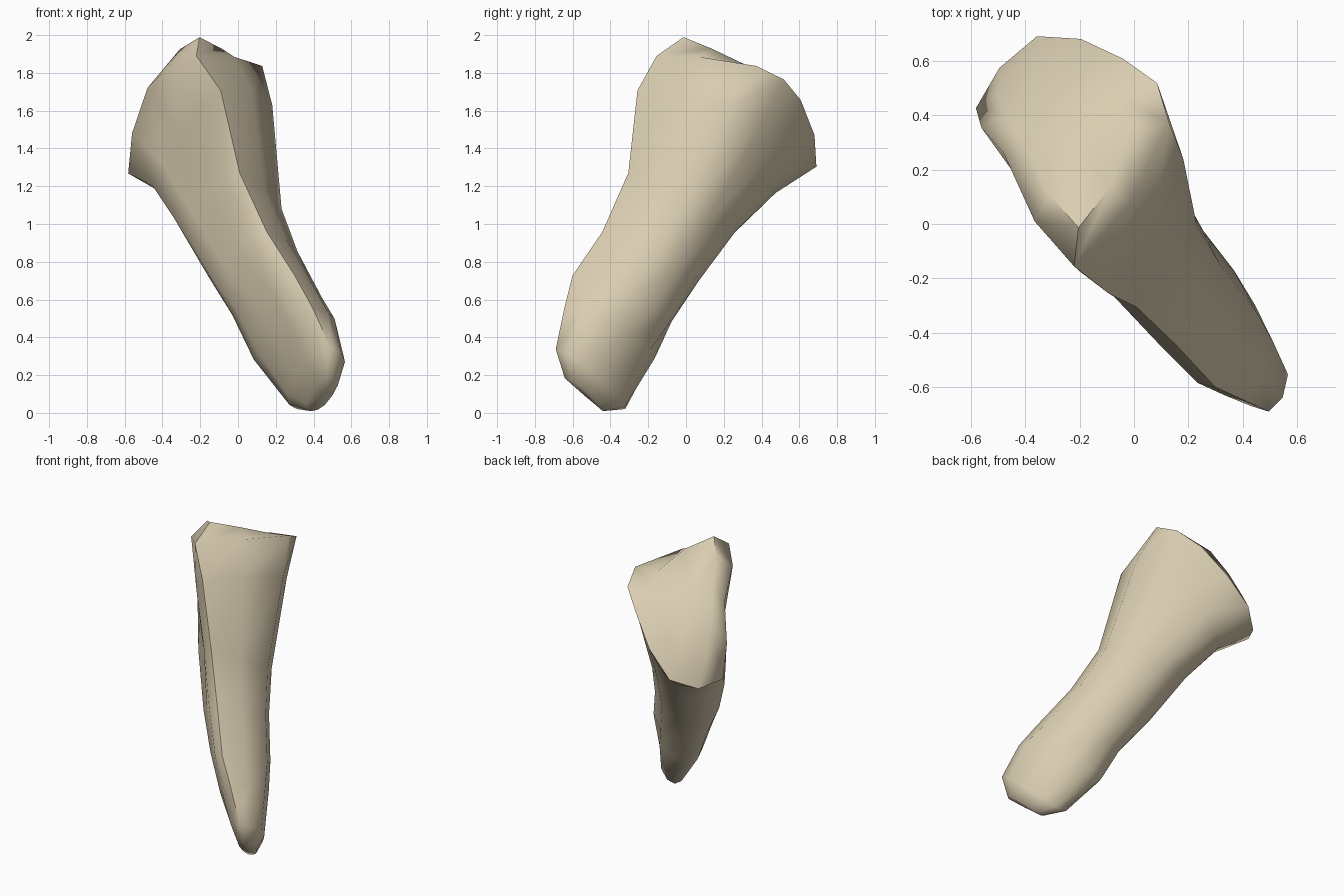
import bpy
import bmesh
import math
from mathutils import Vector

default_cube = bpy.data.objects.get("Cube")
if default_cube:
    bpy.data.objects.remove(default_cube, do_unlink=True)

# Bone material
ivory = bpy.data.materials.new("ivory_bone")
ivory.use_nodes = True
ivory_colour = (0.70, 0.61, 0.44, 1)
ivory.diffuse_color = ivory_colour
ivory.node_tree.nodes["Principled BSDF"].inputs["Base Color"].default_value = ivory_colour

# Local frame of the leaning shaft: along it, out of its front, across it
along = Vector((-0.34, 0.44, 0.83))
front = Vector((0.51, -0.66, 0.556))
across = Vector((0.79, 0.61, 0))

# Sections from the foot to the joint face, in hundredths of (along, front, across):
# front ridge, front right, back right, back ridge, back left, front left
sections = [
    ((-19, 89, -3), (-21, 80, 11), (-24, 50, 13), (-23, 38, 5), (-18, 44, -3), (-16, 74, -8)),
    ((4, 93, -8), (5, 82, 14), (8, 48, 15), (11, 33, -3), (8, 45, -12), (4, 76, -13)),
    ((24, 95, -13), (22, 77, 16), (30, 45, 15), (35, 36, -7), (35, 48, -18), (28, 78, -18)),
    ((55, 90, -15), (54, 73, 16), (58, 44, 15), (62, 32, -5), (62, 42, -21), (57, 72, -21)),
    ((92, 91, -18), (82, 72, 18), (90, 44, 18), (96, 28, 3), (100, 36, -23), (96, 68, -22)),
    ((134, 107, -23), (140, 84, 29), (140, 42, 26), (127, 20, 8), (126, 28, -21), (130, 66, -23)),
    ((158, 104, -27), (165, 84, 33), (166, 50, 34), (151, 9, 14), (144, 13, -20), (171, 54, -22)),
    ((172, 101, -17), (168, 78, 20), (171, 50, 20), (158, 20, 8), (158, 22, -10), (176, 60, -14)),
]


def to_model(point):
    s, n, u = Vector(point) / 100
    return along * s + front * n + across * u


def average(points):
    return sum(points, Vector()) / len(points)


def rounded(points):
    """Add a point on the smooth curve between each pair of neighbours."""
    result = []
    count = len(points)
    for i, here in enumerate(points):
        after = points[(i + 1) % count]
        outer = points[i - 1] + points[(i + 2) % count]
        result += [here, ((here + after) * 9 - outer) / 16]
    return result


# Shaft and head outlines, with a smaller section below to round off the foot
outlines = [[to_model(p) for p in section] for section in sections]
foot_centre = average(outlines[0])
foot_cap = [foot_centre + (p - foot_centre) * 0.55 - along * 0.1 for p in outlines[0]]
outlines.insert(0, foot_cap)

# Loft the sections
bm = bmesh.new()
rings = [[bm.verts.new(p) for p in rounded(outline)] for outline in outlines]
for lower, upper in zip(rings, rings[1:]):
    for i in range(len(lower)):
        bm.faces.new((lower[i - 1], lower[i], upper[i], upper[i - 1]))

# Close the foot and the joint face with shallow domes
for ring, rise in ((rings[0], -0.01), (rings[-1], 0.04)):
    pole = bm.verts.new(average([v.co for v in ring]) + along * rise)
    for i in range(len(ring)):
        bm.faces.new((ring[i - 1], ring[i], pole))
bmesh.ops.recalc_face_normals(bm, faces=bm.faces)

mesh = bpy.data.meshes.new("bone")
bm.to_mesh(mesh)
bm.free()
mesh.materials.append(ivory)
bone = bpy.data.objects.new("bone", mesh)
bpy.context.collection.objects.link(bone)

# Smooth shading with the sharpest rim kept
bpy.ops.object.select_all(action="DESELECT")
bone.select_set(True)
bpy.context.view_layer.objects.active = bone
bpy.ops.object.shade_smooth_by_angle(angle=math.radians(65))
